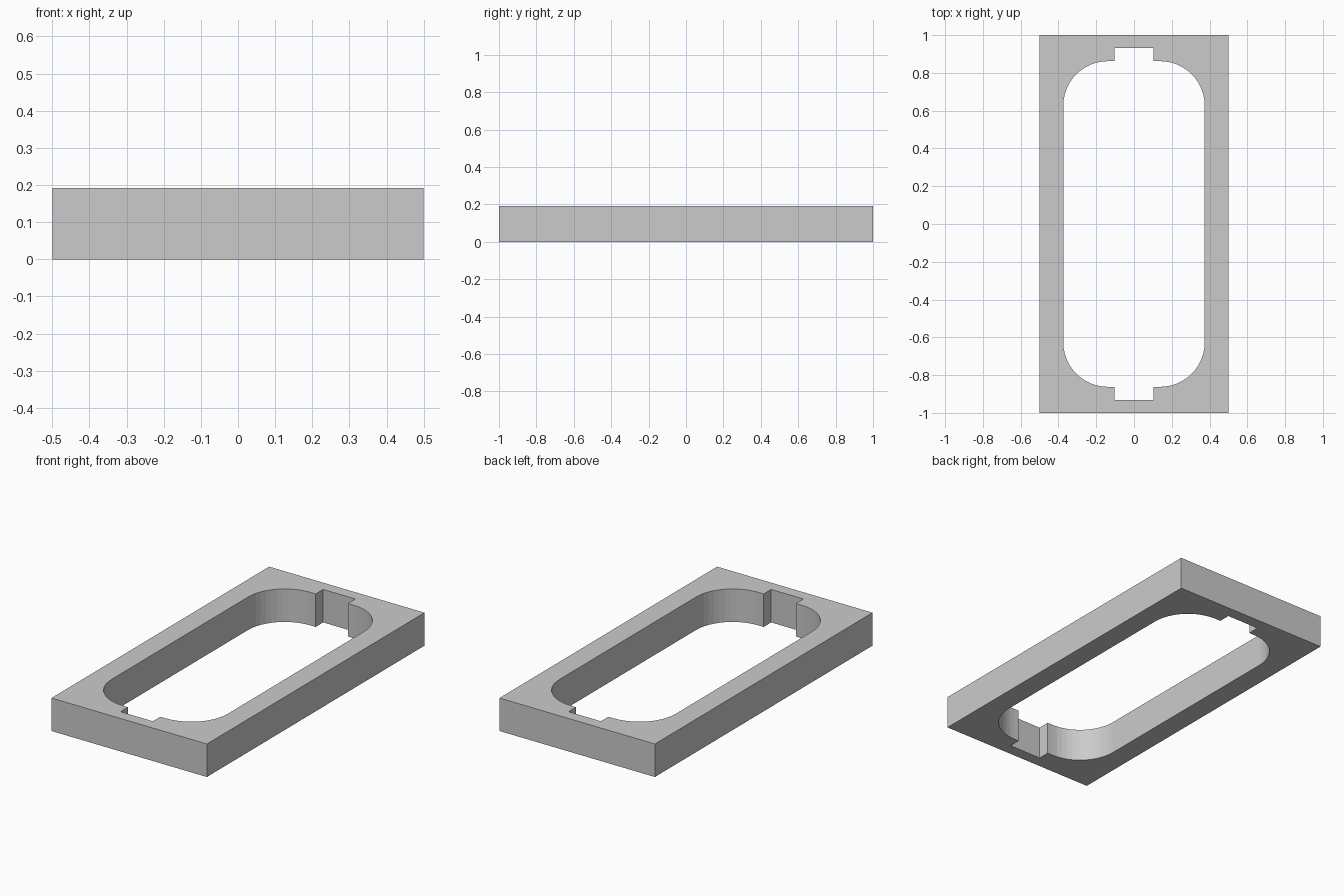
import bpy, bmesh, math

if "Cube" in bpy.data.objects:
    bpy.data.objects.remove(bpy.data.objects["Cube"])

HEIGHT = 0.192
HALF_X, HALF_Y = 0.5, 1.0          # outer plate
OPEN_X, OPEN_Y = 0.374, 0.862      # rounded opening
RADIUS = 0.235
NOTCH_X, NOTCH_Y = 0.104, 0.931    # end notches
STEPS = 12

# Upper-right quarter of the opening: rounded corner, then notch
cx, cy = OPEN_X - RADIUS, OPEN_Y - RADIUS
quarter = [(cx + RADIUS * math.cos(math.pi / 2 * i / STEPS),
            cy + RADIUS * math.sin(math.pi / 2 * i / STEPS))
           for i in range(STEPS + 1)]
quarter += [(NOTCH_X, OPEN_Y), (NOTCH_X, NOTCH_Y)]

# Mirror the quarter into the full opening
half = quarter + [(-x, y) for x, y in reversed(quarter)]
opening = half + [(-x, -y) for x, y in half]
outline = [(HALF_X, HALF_Y), (-HALF_X, HALF_Y), (-HALF_X, -HALF_Y), (HALF_X, -HALF_Y)]


def add_loop(bm, points):
    verts = [bm.verts.new((x, y, 0)) for x, y in points]
    return [bm.edges.new((a, b)) for a, b in zip(verts, verts[1:] + verts[:1])]


# Flat frame, extruded to a solid
bm = bmesh.new()
edges = add_loop(bm, outline) + add_loop(bm, opening)
bmesh.ops.triangle_fill(bm, edges=edges, use_beauty=True, use_dissolve=False)
result = bmesh.ops.extrude_face_region(bm, geom=bm.faces[:])
top = [g for g in result["geom"] if isinstance(g, bmesh.types.BMVert)]
bmesh.ops.translate(bm, verts=top, vec=(0, 0, HEIGHT))
bmesh.ops.recalc_face_normals(bm, faces=bm.faces[:])

mesh = bpy.data.meshes.new("frame_plate")
bm.to_mesh(mesh)
bm.free()
frame = bpy.data.objects.new("frame_plate", mesh)
bpy.context.collection.objects.link(frame)
